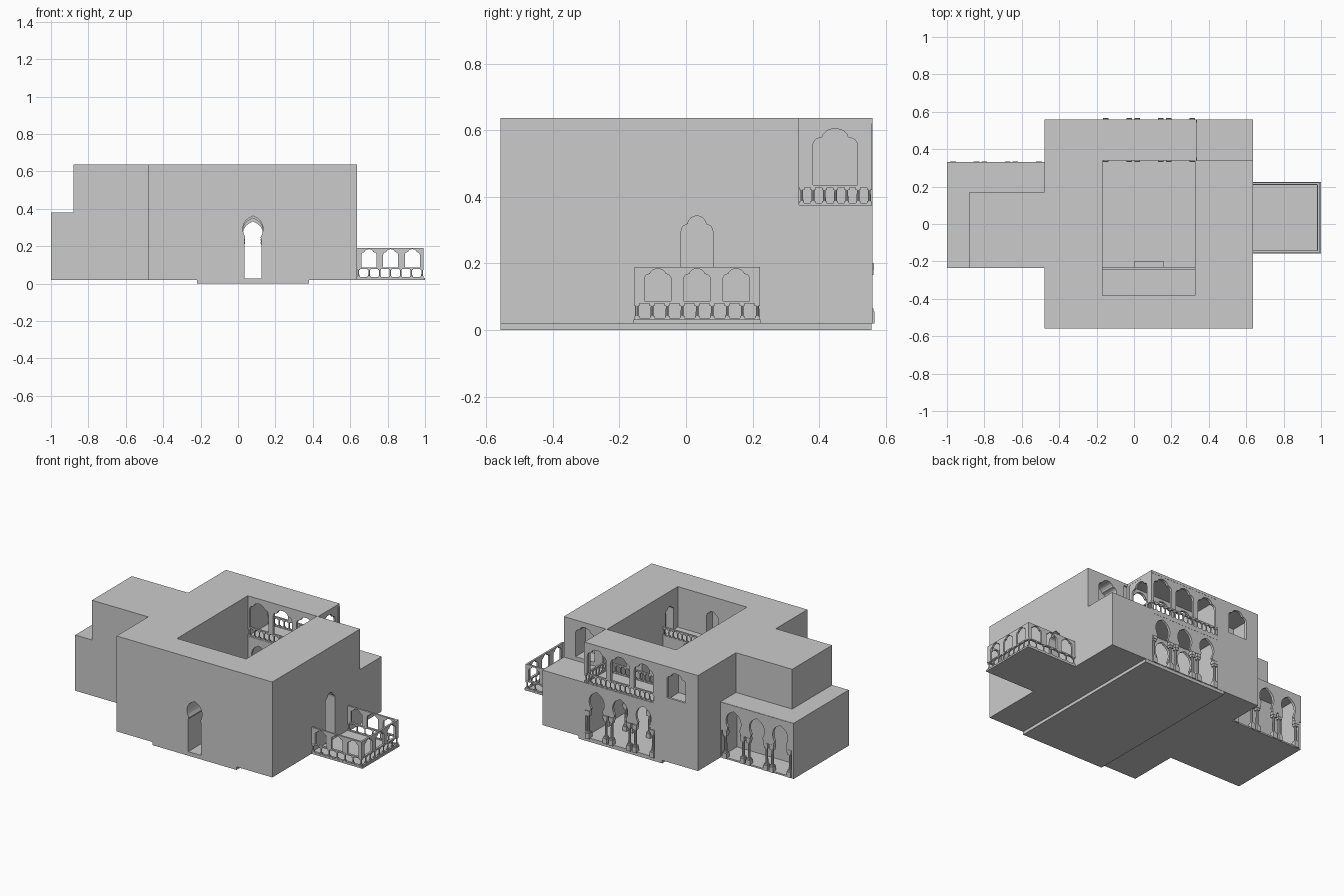
import bpy, bmesh, math

if "Cube" in bpy.data.objects:
    bpy.data.objects.remove(bpy.data.objects["Cube"])

# ---------- helpers ("x" = panel runs along x, "y" = panel runs along y) ----------
def finish(name, bm):
    bmesh.ops.recalc_face_normals(bm, faces=bm.faces)
    me = bpy.data.meshes.new(name)
    bm.to_mesh(me)
    bm.free()
    ob = bpy.data.objects.new(name, me)
    bpy.context.collection.objects.link(ob)
    return ob

def prism(name, pts, run, a, b):
    """Extrude a (u, z) outline across its thickness from a to b."""
    bm = bmesh.new()
    vs = [bm.verts.new((u, a, z) if run == "x" else (a, u, z)) for u, z in pts]
    f = bm.faces.new(vs)
    ext = bmesh.ops.extrude_face_region(bm, geom=[f])
    d = (0, b - a, 0) if run == "x" else (b - a, 0, 0)
    bmesh.ops.translate(bm, vec=d, verts=[g for g in ext["geom"] if isinstance(g, bmesh.types.BMVert)])
    return finish(name, bm)

def add_box(bm, x0, x1, y0, y1, z0, z1):
    vs = bmesh.ops.create_cube(bm, size=1)["verts"]
    for v in vs:
        v.co = ((x0 + x1) / 2 + v.co.x * (x1 - x0), (y0 + y1) / 2 + v.co.y * (y1 - y0),
                (z0 + z1) / 2 + v.co.z * (z1 - z0))

def box(name, *dims):
    bm = bmesh.new()
    add_box(bm, *dims)
    return finish(name, bm)

def add_shaft(bm, x, y, r, z0, z1, n=10):
    vs = bmesh.ops.create_cone(bm, cap_ends=True, segments=n, radius1=r, radius2=r * .85, depth=z1 - z0)["verts"]
    bmesh.ops.translate(bm, vec=(x, y, (z0 + z1) / 2), verts=vs)

def cut(ob, cutter):
    m = ob.modifiers.new("cut", "BOOLEAN")
    m.operation, m.solver, m.object = "DIFFERENCE", "EXACT", cutter
    bpy.context.view_layer.objects.active = ob
    bpy.ops.object.modifier_apply(modifier="cut")
    bpy.data.objects.remove(cutter)

# arch heads: (u, z) in half widths, measured down from the crown
FOIL = [(1, -.78), (.97, -.62), (.88, -.49), (.74, -.43), (.58, -.38), (.53, -.25), (.38, -.1), (.2, -.03), (0, 0)]
HORSE = [(.88, -2.4), (.8, -2.3), (.8, -2.15), (.95, -1.85), (1.03, -1.5), (1.03, -1.2), (.95, -.85),
         (.75, -.5), (.45, -.25), (.2, -.12), (0, 0)]

def arch(c, h, zb, zt, head=FOIL, k=1.0):
    """Arch outline from left foot over the crown to right foot."""
    right = [(head[0][0], None)] + head
    r = [(c + u * h, zb if z is None else zt + z * h * k) for u, z in right]
    return [(2 * c - u, z) for u, z in r] + r[-2::-1]

def arch_cutter(run, a, b, *args, **kw):
    return prism("cutter", arch(*args, **kw), run, a, b)

def arch_plate(name, run, u0, u1, t0, t1, zb, ztop, centres, h, zt, head=FOIL, k=1.0):
    pts = [(u0, ztop), (u0, zb)]
    for c in centres:
        pts += arch(c, h, zb, zt, head, k)
    return prism(name, pts + [(u1, zb), (u1, ztop)], run, t0, t1)

def balustrade(name, run, u0, u1, t0, t1, z0, z1, n):
    bm = bmesh.new()
    def b(a0, a1, s0, s1, *z):
        add_box(bm, *((a0, a1, s0, s1) if run == "x" else (s0, s1, a0, a1)), *z)
    hgt = z1 - z0
    b(u0, u1, t0, t1, z1 - .14 * hgt, z1)
    b(u0, u1, t0, t1, z0, z0 + .1 * hgt)
    tm = (t0 + t1) / 2
    for i in range(n):
        u = u0 + .008 + (u1 - u0 - .016) * i / (n - 1)
        add_shaft(bm, *((u, tm) if run == "x" else (tm, u)), .0045, z0, z1, 8)
        b(u - .0075, u + .0075, tm - .006, tm + .006, z1 - .26 * hgt, z1 - .14 * hgt)
        b(u - .007, u + .007, tm - .006, tm + .006, z0 + .1 * hgt, z0 + .2 * hgt)
    return finish(name, bm)

def columns(name, xs, y, z0, z1):
    bm = bmesh.new()
    for x in xs:
        add_box(bm, x - .015, x + .015, y - .016, y + .016, z0, z0 + .035)
        add_box(bm, x - .012, x + .012, y - .012, y + .012, z0 + .035, z0 + .045)
        add_shaft(bm, x, y, .009, z0 + .045, z1 - .03)
        add_box(bm, x - .012, x + .012, y - .012, y + .012, z1 - .035, z1 - .02)
        add_box(bm, x - .015, x + .015, y - .014, y + .014, z1 - .02, z1)
    return finish(name, bm)

def pairs(centres, off):
    return [c + s * off for c in centres for s in (-1, 1)]

# ---------- main block with courtyard, galleries and terrace ----------
box("base_strip", -.22, .38, -.558, .558, 0, .02)
main = box("main_building", -.478, .636, -.558, .56, .02, .637)
cut(main, box("c", -.168, .327, -.23, .34, .026, .8))
cut(main, box("c", -.168, .327, -.383, -.2, .375, .8))
cut(main, box("c", .335, .7, .34, .6, .375, .8))
cut(main, box("c", -.168, .327, .33, .6, .026, .35))
cut(main, box("c", -.168, .36, .33, .6, .375, .62))
cut(main, box("c", -.46, -.2, .36, .545, .376, .618))

# doors and windows
cut(main, arch_cutter("x", -.6, -.22, .08, .052, .026, .362, head=HORSE))
cut(main, arch_cutter("y", .3, .7, .033, .048, .026, .343, k=1.35))
cut(main, arch_cutter("x", .53, .6, -.322, .067, .435, .605))
cut(main, arch_cutter("x", .24, .36, .485, .067, .4, .605))
cut(main, arch_cutter("x", -.44, -.37, .08, .04, .376, .54))
cut(main, arch_cutter("y", .31, .38, -.3, .04, .376, .54))
cut(main, arch_cutter("y", -.22, -.15, -.3, .04, .376, .54))

# inner portal and front gallery railing
arch_plate("courtyard_portal", "x", 0, .16, -.23, -.2, .026, .375, [.08], .052, .35, HORSE)
balustrade("front_gallery_railing", "x", -.168, .327, -.242, -.23, .375, .435, 16)

# rear galleries: ground arcade and upper arches on both faces
mids = [-.088, .08, .248]
for side, y0 in (("courtyard", .34), ("rear", .543)):
    y1 = y0 + .016
    arch_plate(side + "_ground_arcade", "x", -.168, .327, y0, y1, .2, .35, mids, .052, .333, HORSE)
    columns(side + "_columns", pairs(mids, .063), (y0 + y1) / 2, .02, .2)
    arch_plate(side + "_upper_arches", "x", -.168, .337, y0, y1, .435, .62, mids, .067, .605)
    balustrade(side + "_upper_railing", "x", -.168, .337, y0 + .002, y1 - .002, .375, .436, 15)
arch_plate("terrace_arch", "y", .34, .559, .322, .3345, .435, .62, [.448], .067, .605)
balustrade("terrace_railing", "y", .34, .559, .323, .334, .375, .436, 7)

# ---------- left wing ----------
wing = box("wing_lower", -1, -.478, -.235, .328, .02, .38)
cut(wing, box("c", -.985, -.485, .172, .4, .03, .362))
box("wing_upper", -.88, -.478, -.235, .172, .37, .637)
wm = [-.905, -.738, -.571]
arch_plate("wing_arcade", "x", -.999, -.479, .314, .331, .2, .379, wm, .052, .34, HORSE)
columns("wing_columns", pairs(wm, .063), .318, .022, .2)

# ---------- right balcony ----------
box("balcony_floor", .636, 1, -.157, .224, .02, .031)
xm, ym = [.7, .816, .932], [-.085, .033, .151]
for name, y0 in (("balcony_front", -.155), ("balcony_back", .21)):
    arch_plate(name + "_arches", "x", .636, .992, y0, y0 + .012, .085, .19, xm, .04, .184)
    balustrade(name + "_railing", "x", .636, .992, y0 - .001, y0 + .013, .03, .087, 7)
arch_plate("balcony_side_arches", "y", -.155, .222, .98, .992, .085, .19, ym, .04, .184)
balustrade("balcony_side_railing", "y", -.155, .222, .979, .993, .03, .087, 9)
